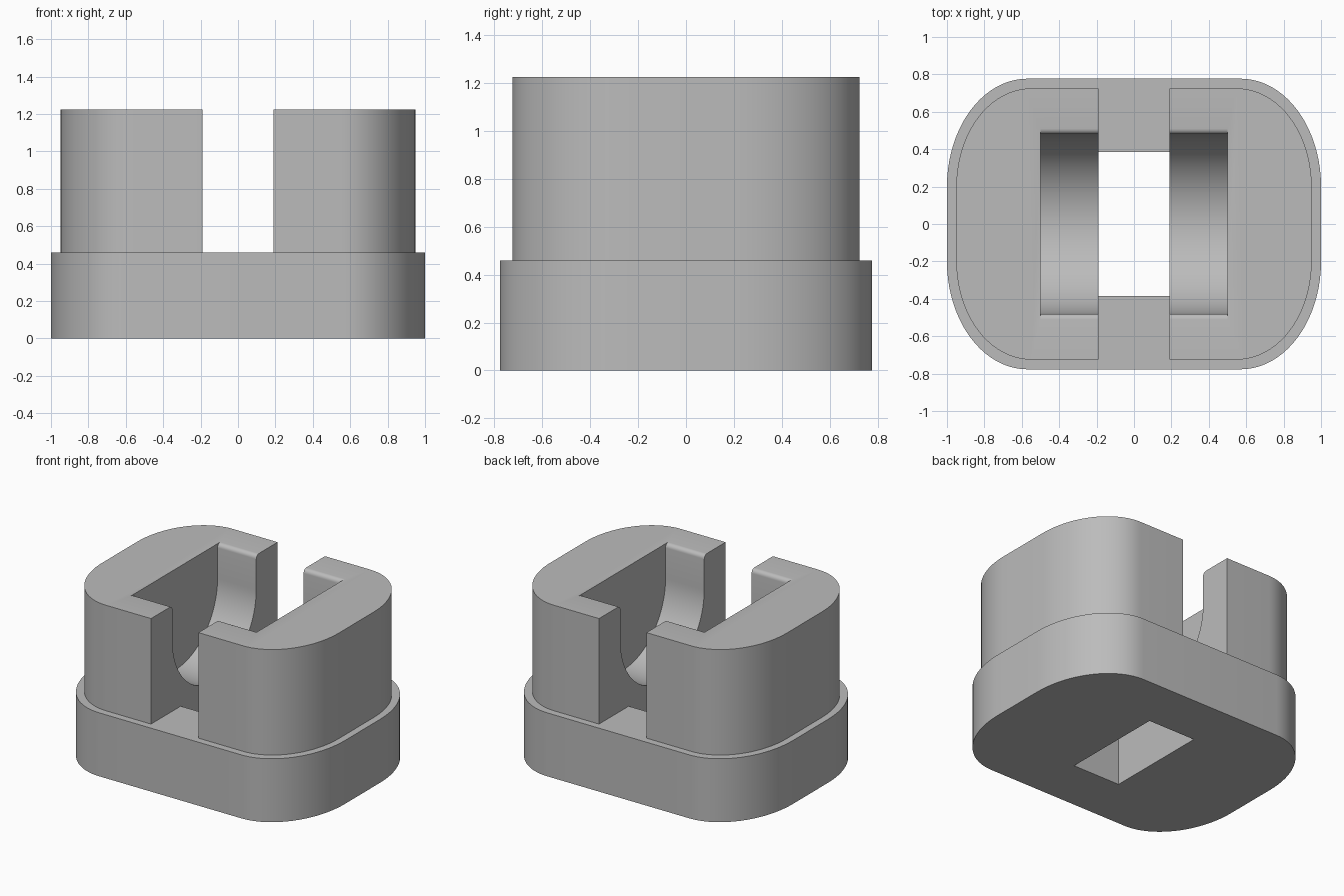
import bpy, bmesh, math

# Remove the default cube
cube = bpy.data.objects.get("Cube")
if cube:
    bpy.data.objects.remove(cube, do_unlink=True)

grey = bpy.data.materials.new("plain grey")
grey.use_nodes = True
COLOUR = (0.5, 0.5, 0.5, 1)
grey.diffuse_color = COLOUR
grey.node_tree.nodes["Principled BSDF"].inputs["Base Color"].default_value = COLOUR


def prism(name, points, start, end):
    """Extrude a closed outline of 3D points along the vector start -> end."""
    bm = bmesh.new()
    low = [bm.verts.new([p + s for p, s in zip(pt, start)]) for pt in points]
    high = [bm.verts.new([p + e for p, e in zip(pt, end)]) for pt in points]
    bm.faces.new(low)
    bm.faces.new(high)
    for i in range(len(low)):
        j = (i + 1) % len(low)
        bm.faces.new((low[i], low[j], high[j], high[i]))
    bmesh.ops.recalc_face_normals(bm, faces=bm.faces)
    mesh = bpy.data.meshes.new(name)
    bm.to_mesh(mesh)
    bm.free()
    mesh.materials.append(grey)
    obj = bpy.data.objects.new(name, mesh)
    bpy.context.collection.objects.link(obj)
    return obj


def rounded_outline(hx, hy, rx, ry, steps=20):
    """Rectangle with elliptical corners."""
    pts = []
    for quarter, (sx, sy) in enumerate(((1, 1), (-1, 1), (-1, -1), (1, -1))):
        for k in range(steps + 1):
            a = (quarter + k / steps) * math.pi / 2
            pts.append((sx * (hx - rx) + rx * math.cos(a),
                        sy * (hy - ry) + ry * math.sin(a), 0))
    return pts


def box(name, x0, x1, hy, z0, z1):
    pts = [(x0, -hy, 0), (x1, -hy, 0), (x1, hy, 0), (x0, hy, 0)]
    return prism(name, pts, (0, 0, z0), (0, 0, z1))


def cut(obj, cutter):
    mod = obj.modifiers.new("cut", 'BOOLEAN')
    mod.operation = 'DIFFERENCE'
    mod.solver = 'EXACT'
    mod.object = cutter
    bpy.context.view_layer.objects.active = obj
    bpy.ops.object.modifier_apply(modifier=mod.name)
    bpy.data.objects.remove(cutter, do_unlink=True)


def smooth(obj):
    bpy.ops.object.select_all(action='DESELECT')
    obj.select_set(True)
    bpy.context.view_layer.objects.active = obj
    bpy.ops.object.shade_smooth_by_angle(angle=math.radians(30))


BASE_TOP, TOP = 0.46, 1.225
SLOT = 0.19
CRADLE_R, CRADLE_Z, LIP = 0.48, 0.975, 0.03

# Base with a rectangular window through its floor
base = prism("base", rounded_outline(1, 0.777, 0.43, 0.577), (0, 0, 0), (0, 0, BASE_TOP))
cut(base, box("window_cutter", -SLOT, SLOT, 0.385, -0.1, 1))
smooth(base)

# Trough profile: half round bottom, upright walls, rounded lip flaring at the top
half = [(CRADLE_R * math.sin(a), CRADLE_Z - CRADLE_R * math.cos(a))
        for a in (k * math.pi / 48 for k in range(25))]
half += [(CRADLE_R + LIP * (1 - math.cos(a)), TOP - LIP + LIP * math.sin(a))
         for a in (k * math.pi / 12 for k in range(7))]
half.append((CRADLE_R + LIP, TOP + 0.1))
trough = [(0, y, z) for y, z in half] + [(0, -y, z) for y, z in reversed(half[1:])]

# Two upright blocks holding the trough, split by the open slot
for side, name in ((1, "left_block"), (-1, "right_block")):
    block = prism(name, rounded_outline(0.95, 0.725, 0.40, 0.525),
                  (0, 0, BASE_TOP), (0, 0, TOP))
    cut(block, box("slot_cutter", -side * 1.2, side * SLOT, 1, 0.2, 1.5))
    cut(block, prism("trough_cutter", trough, (0, 0, 0), (side * 0.5, 0, 0)))
    smooth(block)
